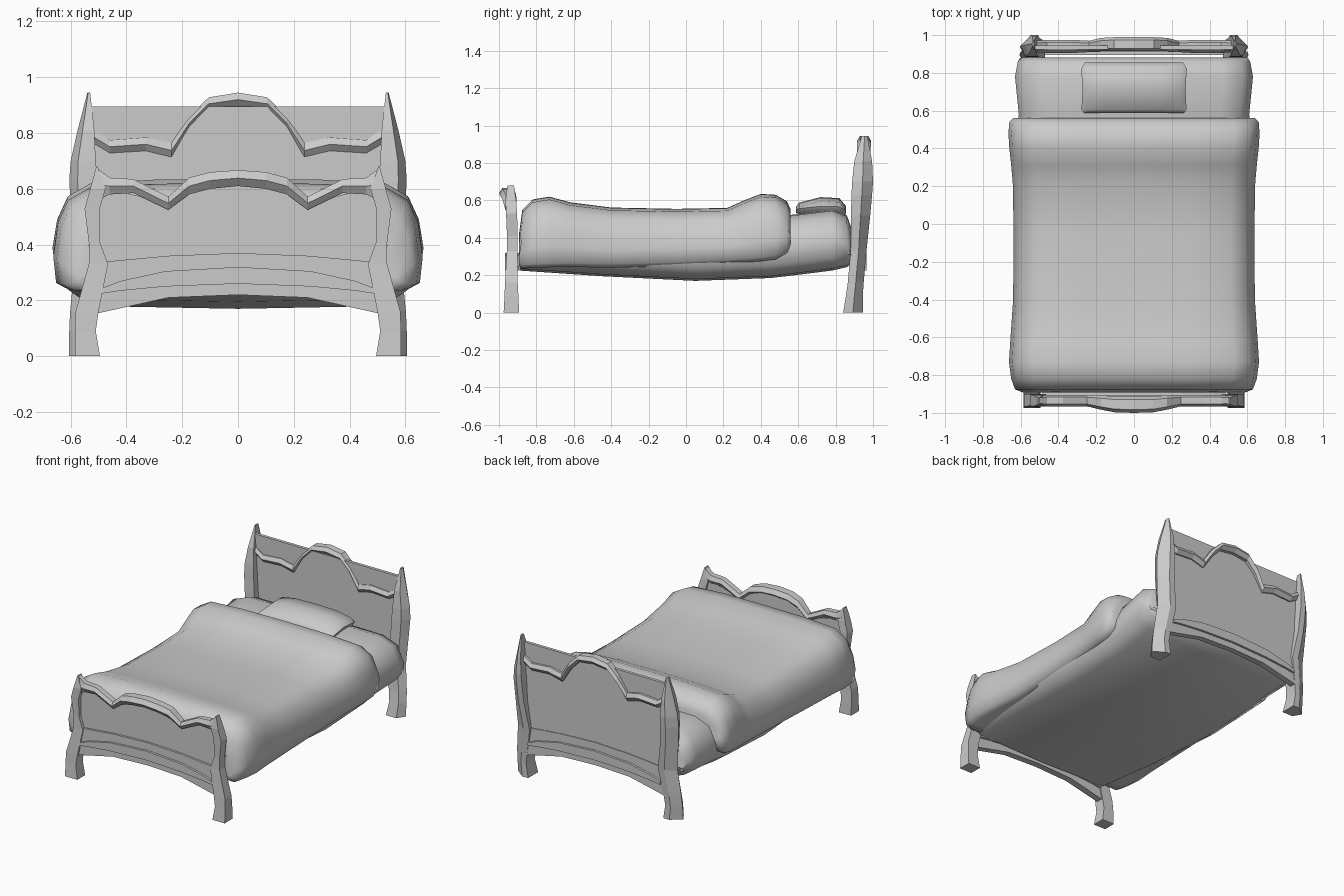
import bpy, bmesh, math

if "Cube" in bpy.data.objects:
    bpy.data.objects.remove(bpy.data.objects["Cube"])

GREY = (0.6, 0.6, 0.6, 1)
mat = bpy.data.materials.new("plain grey")
mat.use_nodes = True
mat.diffuse_color = GREY
mat.node_tree.nodes["Principled BSDF"].inputs["Base Color"].default_value = GREY


def loft(name, rings, smooth=0):
    """Skin a list of closed rings and cap both ends."""
    bm = bmesh.new()
    rows = [[bm.verts.new(p) for p in ring] for ring in rings]
    n = len(rows[0])
    for a, b in zip(rows, rows[1:]):
        for i in range(n):
            j = (i + 1) % n
            bm.faces.new((a[i], a[j], b[j], b[i]))
    bm.faces.new(rows[0])
    bm.faces.new(rows[-1])
    bmesh.ops.recalc_face_normals(bm, faces=bm.faces)
    mesh = bpy.data.meshes.new(name)
    bm.to_mesh(mesh)
    bm.free()
    mesh.materials.append(mat)
    ob = bpy.data.objects.new(name, mesh)
    bpy.context.collection.objects.link(ob)
    if smooth:
        bpy.ops.object.select_all(action='DESELECT')
        ob.select_set(True)
        bpy.context.view_layer.objects.active = ob
        bpy.ops.object.shade_smooth_by_angle(angle=math.radians(smooth))
    return ob


def mirrored(half):
    """Mirror (x, ...) stations that start at the centre line."""
    return [(-p[0], *p[1:]) for p in reversed(half) if p[0] > 0] + half


def strip(name, half, y0, y1):
    """Flat board following a top and bottom outline: (x, top, bottom)."""
    loft(name, [[(x, y0, b), (x, y0, t), (x, y1, t), (x, y1, b)]
                for x, t, b in mirrored(half)])


def moulding(name, half, y):
    """Ridged band: (x, top, bottom, half depth, lean)."""
    rings = []
    for x, t, b, d, lean in mirrored(half):
        c, m = y + lean, b + (t - b) * 0.5
        rings.append([(x, c - d * 0.6, t), (x, c - d, m), (x, c - d * 0.4, b),
                      (x, c + d * 0.4, b), (x, c + d, m), (x, c + d * 0.6, t)])
    loft(name, rings)


def posts(name, stations, ridge):
    """Pair of posts: (z, inner x, outer x, front y, back y)."""
    for side, s in (("left", 1), ("right", -1)):
        rings = []
        for z, xi, xo, y0, y1 in stations:
            w = (xo - xi) * ridge
            rings.append([(s * xi, y0, z), (s * (xo - w * 0.3), y0, z),
                          (s * xo, (y0 + y1) / 2, z),
                          (s * (xo - w * 0.6), y1, z), (s * xi, y1, z)])
        loft(f"{side}_{name}", rings)


def apron(prefix, y0, y1):
    """Curved lower board with a raised lens-shaped rail on both faces."""
    strip(prefix + "_apron", [(0, .37, .22), (.25, .36, .21), (.52, .335, .15)], y0, y1)
    strip(prefix + "_rail", [(0, .32, .26), (.26, .305, .25), (.42, .27, .235),
                             (.485, .245, .225)], y0 - .015, y1 + .015)


# Headboard
posts("head_post", [
    (0, .495, .605, .84, .945), (.09, .51, .605, .855, .945), (.16, .50, .602, .865, .95),
    (.33, .47, .585, .88, .965), (.52, .50, .598, .882, .985), (.63, .505, .605, .885, .995),
    (.70, .51, .60, .888, 1.0), (.81, .515, .575, .90, .995), (.945, .53, .54, .94, .97)], 1)
strip("head_panel", [(0, .895, .25), (.535, .895, .25)], .925, .945)
moulding("head_arch", [
    (0, .945, .895, .037, .012), (.105, .928, .882, .037, .012), (.175, .86, .81, .035, .01),
    (.238, .765, .71, .03, 0), (.33, .785, .735, .035, 0), (.46, .775, .727, .035, 0),
    (.52, .815, .76, .03, 0)], .94)
apron("head", .91, .95)

# Footboard
posts("foot_post", [
    (0, .495, .585, -.975, -.892), (.09, .51, .585, -.97, -.896), (.16, .50, .582, -.968, -.9),
    (.33, .466, .535, -.958, -.9), (.41, .495, .535, -.957, -.9), (.53, .495, .55, -.962, -.903),
    (.60, .475, .53, -.965, -.908), (.68, .503, .508, -.955, -.92)], 0)
strip("foot_panel", [(0, .64, .3), (.165, .61, .3), (.25, .55, .3), (.51, .61, .3)],
      -.938, -.92)
moulding("foot_arch", [
    (0, .667, .61, .045, -.02), (.10, .66, .6, .042, -.02), (.175, .64, .58, .038, -.01),
    (.25, .572, .525, .03, 0), (.375, .635, .585, .03, 0), (.46, .64, .58, .03, 0),
    (.50, .67, .56, .025, 0)], -.935)
apron("foot", -.952, -.908)

# Mattress with a sagging underside: (y, half width, top, bottom)
rings = []
for y, w, t, b in [(-.89, .58, .45, .225), (-.45, .61, .5, .195), (.05, .62, .5, .17),
                   (.45, .615, .51, .185), (.58, .61, .525, .2), (.78, .63, .55, .225),
                   (.86, .615, .52, .243), (.882, .60, .46, .26)]:
    half = [(0, t), (w * .75, t - .005), (w * .92, t - .045), (w, t - .15),
            (w * .985, b + .07), (w * .85, b + .01), (0, b)]
    outline = half + [(-x, z) for x, z in reversed(half[1:-1])]
    rings.append([(x, y, z) for x, z in outline])
loft("mattress", rings, 50)

# Puffy blanket draped over the mattress: (y, half width, top, hem)
rings = []
for y, w, t, b in [(-.893, .585, .42, .25), (-.875, .63, .55, .235), (-.82, .65, .605, .24),
                   (-.73, .662, .62, .243), (-.62, .655, .59, .245), (-.4, .64, .562, .24),
                   (-.05, .637, .555, .25), (.22, .642, .56, .262), (.31, .65, .6, .268),
                   (.40, .66, .635, .275), (.48, .665, .63, .285), (.54, .66, .595, .32),
                   (.56, .64, .55, .36)]:
    half = [(0, t), (w * .45, t - .002), (w * .8, t - .015), (w * .92, t - .06),
            (w * .975, t - .14), (w, b + (t - b) * .3), (w * .985, b + .02),
            (w * .93, b), (0, b + .02)]
    outline = half + [(-x, z) for x, z in reversed(half[1:-1])]
    rings.append([(x, y, z) for x, z in outline])
loft("blanket", rings, 60)

# Pillow, full in the middle and pinched at its corners
rings = []
for y, w, t, b in [(.588, .265, .565, .535), (.605, .278, .588, .525), (.72, .272, .618, .52),
                   (.82, .28, .612, .52), (.855, .26, .57, .525)]:
    half = [(0, t), (w * .55, t - .004), (w * .9, t - .022), (w, (t + b) / 2),
            (w * .9, b), (0, b)]
    outline = half + [(-x, z) for x, z in reversed(half[1:-1])]
    rings.append([(x, y, z) for x, z in outline])
loft("pillow", rings, 60)
